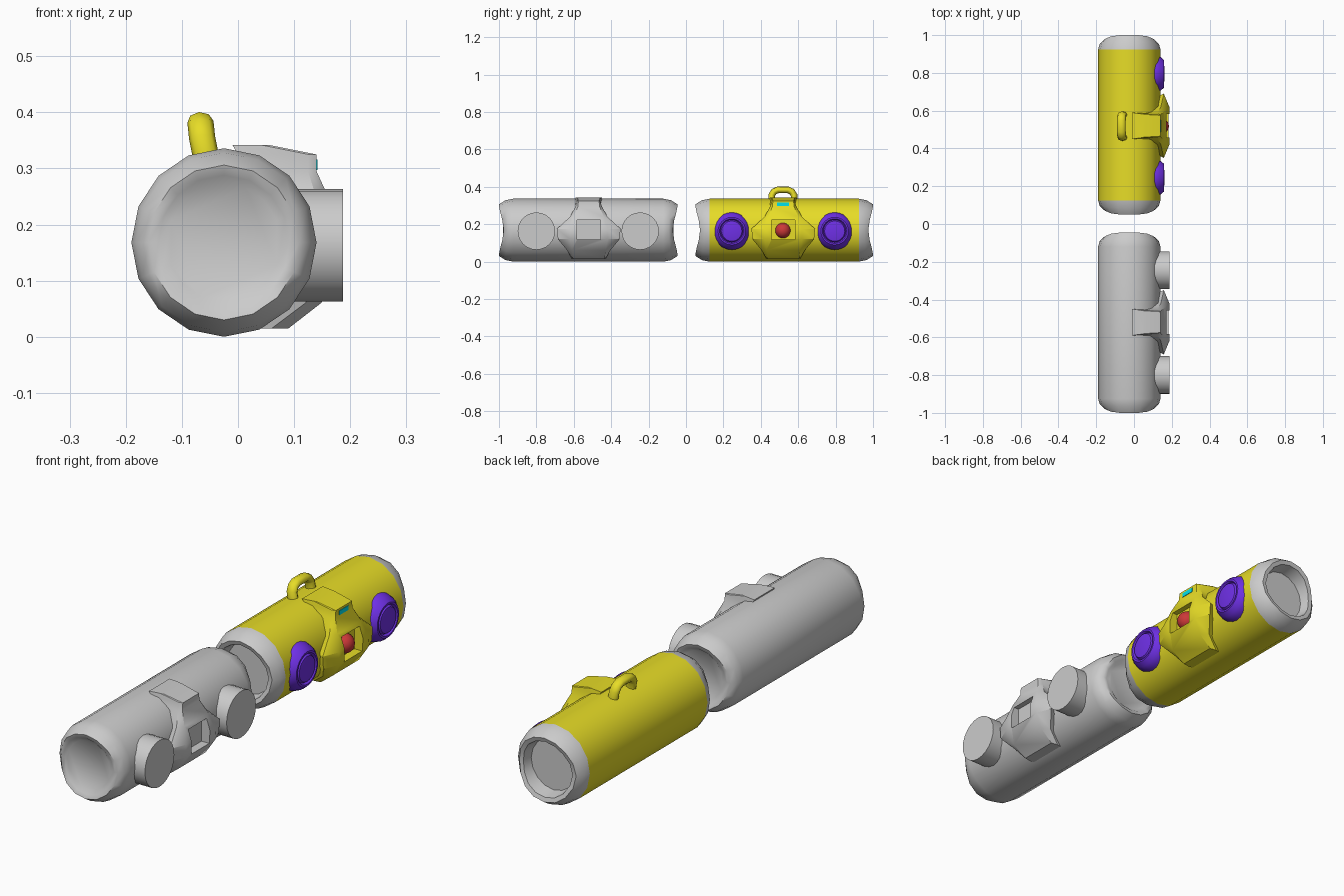
import bpy, bmesh, math

if "Cube" in bpy.data.objects:
    bpy.data.objects.remove(bpy.data.objects["Cube"])

CX, CZ = -0.025, 0.168      # axis of both barrels


def material(name, rgb):
    m = bpy.data.materials.new(name)
    m.diffuse_color = (*rgb, 1)
    m.use_nodes = True
    m.node_tree.nodes["Principled BSDF"].inputs["Base Color"].default_value = m.diffuse_color
    return m


YELLOW = material("yellow", (0.8, 0.72, 0.02))
BLUE = material("blue", (0.16, 0.03, 0.8))
RED = material("red", (0.6, 0.04, 0.04))
CYAN = material("cyan", (0.0, 0.75, 0.85))


def finish(name, bm, mat=None, angle=35):
    bmesh.ops.recalc_face_normals(bm, faces=bm.faces)
    me = bpy.data.meshes.new(name)
    bm.to_mesh(me)
    bm.free()
    ob = bpy.data.objects.new(name, me)
    bpy.context.collection.objects.link(ob)
    if mat:
        me.materials.append(mat)
    shade(ob, angle)
    return ob


def shade(ob, angle):
    bpy.ops.object.select_all(action='DESELECT')
    bpy.context.view_layer.objects.active = ob
    ob.select_set(True)
    bpy.ops.object.shade_smooth_by_angle(angle=math.radians(angle))


def skin(rings):
    """Bridge closed rings of points and cap both ends."""
    bm = bmesh.new()
    loops = [[bm.verts.new(p) for p in ring] for ring in rings]
    n = len(loops[0])
    for a, b in zip(loops, loops[1:]):
        for i in range(n):
            j = (i + 1) % n
            bm.faces.new((a[i], a[j], b[j], b[i]))
    bm.faces.new(loops[0])
    bm.faces.new(loops[-1])
    return bm


def barrel(name, profile, mat=None, angle=35):
    """Turned along y; profile rows are (y, radius, side scoop)."""
    rings = []
    for y, r, scoop in profile:
        ring = []
        for i in range(16):
            a = math.tau * i / 16
            ring.append((CX + (r - 0.003) * math.cos(a), y + scoop * math.cos(a) ** 4,
                         CZ + r * math.sin(a)))
        rings.append(ring)
    return finish(name, skin(rings), mat, angle)


def disc(name, y, profile, mat=None):
    """Turned along x; profile rows are (x, radius)."""
    rings = [[(x, y + r * math.cos(math.tau * i / 24), 0.163 + r * math.sin(math.tau * i / 24))
              for i in range(24)] for x, r in profile]
    return finish(name, skin(rings), mat)


def box(name, lo, hi, mat=None):
    bm = bmesh.new()
    bmesh.ops.create_cube(bm, size=1)
    for v in bm.verts:
        v.co = [(l + h) / 2 + c * (h - l) for l, h, c in zip(lo, hi, v.co)]
    return finish(name, bm, mat)


def end_profile(y, s, depth, inner):
    """Rounded rim at y, opening towards s, with a recessed floor."""
    return [(y - s * 0.075, 0.168, 0), (y - s * 0.035, 0.16, -s * 0.012),
            (y, 0.138, -s * 0.025), (y - s * 0.006, 0.12, -s * 0.02),
            (y - s * depth, inner, 0)]


def hub(name, y, mat=None, angle=30):
    # rows: z, back x, side x, front x, back half-width, side half-width, front half-width
    rows = [(0.015, 0.00, 0.06, 0.09, 0.08, 0.09, 0.085),
            (0.06, 0.00, 0.12, 0.148, 0.09, 0.115, 0.09),
            (0.12, 0.02, 0.158, 0.185, 0.10, 0.165, 0.10),
            (0.175, 0.02, 0.158, 0.187, 0.10, 0.17, 0.10),
            (0.24, 0.02, 0.142, 0.165, 0.09, 0.10, 0.08),
            (0.295, 0.00, 0.125, 0.14, 0.07, 0.07, 0.058),
            (0.325, 0.00, 0.125, 0.14, 0.07, 0.06, 0.055),
            (0.342, -0.01, 0.04, 0.055, 0.07, 0.063, 0.06)]
    rings = []
    for z, xb, xs, xf, wb, ws, wf in rows:
        half = [(xb, wb), (xs, ws), (xf, wf)]
        rings.append([(x, y + w, z) for x, w in half] +
                     [(x, y - w, z) for x, w in reversed(half)])
    ob = finish(name, skin(rings), mat, angle)
    # front pocket
    cutter = box("pocket_cutter", (0.147, y - 0.062, 0.118), (0.3, y + 0.062, 0.222))
    cutter.hide_render = True
    mod = ob.modifiers.new("pocket", 'BOOLEAN')
    mod.operation = 'DIFFERENCE'
    mod.object = cutter
    bpy.context.view_layer.objects.active = ob
    bpy.ops.object.modifier_apply(modifier=mod.name)
    bpy.data.objects.remove(cutter)
    shade(ob, angle)
    return ob


# Plain grey half
barrel("grey_barrel", list(reversed(end_profile(-1.0, -1, 0.022, 0.105))) +
       end_profile(-0.045, 1, 0.022, 0.105), angle=60)
hub("grey_hub", -0.52)
for i, y in enumerate((-0.245, -0.8)):
    disc(f"grey_stud_{i}", y, [(0.05, 0.1), (0.187, 0.1)])

# Coloured half: shell and two recessed end caps
barrel("yellow_shell", [(0.125, 0.168, 0), (0.925, 0.168, 0)], YELLOW)
for i, (y, s) in enumerate(((0.05, -1), (1.0, 1))):
    rim = end_profile(y, s, 0.02, 0.115)
    rim[-1] = (y - s * 0.065, 0.11, 0)
    barrel(f"end_cap_{i}", rim)
hub("yellow_hub", 0.52, YELLOW)

# Blue buttons with a stepped face
for i, y in enumerate((0.245, 0.795)):
    disc(f"blue_button_{i}", y, [(0.06, 0.098), (0.115, 0.1), (0.14, 0.09), (0.158, 0.074),
                                 (0.158, 0.066), (0.148, 0.06), (0.158, 0.054), (0.162, 0.03)], BLUE)

# Red lamp in the pocket and cyan window above it
bm = bmesh.new()
bmesh.ops.create_uvsphere(bm, u_segments=20, v_segments=12, radius=0.041)
bmesh.ops.translate(bm, verts=bm.verts, vec=(0.144, 0.518, 0.166))
finish("red_lamp", bm, RED)
box("cyan_window", (0.12, 0.487, 0.297), (0.142, 0.55, 0.316), CYAN)

# Carrying loop on top
cu = bpy.data.curves.new("top_loop", 'CURVE')
cu.dimensions = '3D'
cu.bevel_depth = 0.018
cu.bevel_resolution = 2
path = [(-0.057, -0.06, 0.32), (-0.064, -0.06, 0.355), (-0.066, -0.048, 0.374),
        (-0.067, -0.028, 0.383), (-0.067, 0.028, 0.383), (-0.066, 0.048, 0.374),
        (-0.064, 0.06, 0.355), (-0.057, 0.06, 0.32)]
sp = cu.splines.new('POLY')
sp.points.add(len(path) - 1)
for p, (x, y, z) in zip(sp.points, path):
    p.co = (x * 1 / 1.3, y, z, 1)
loop = bpy.data.objects.new("top_loop", cu)
loop.location.y = 0.518
loop.scale.x = 1.3
cu.materials.append(YELLOW)
bpy.context.collection.objects.link(loop)
